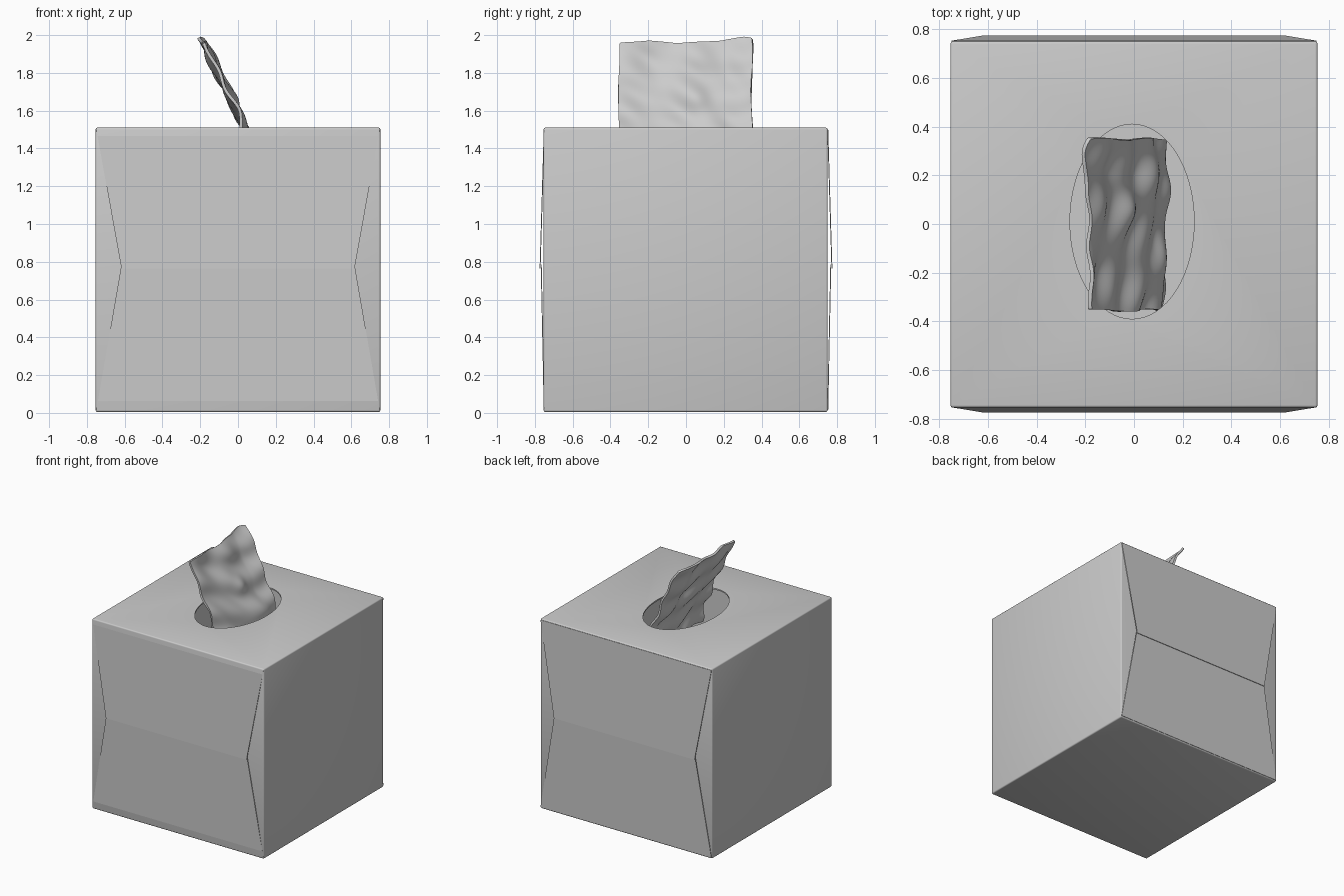
import bpy, bmesh
from math import sin, pi, exp

if "Cube" in bpy.data.objects:
    bpy.data.objects.remove(bpy.data.objects["Cube"])


def add_object(name, bm):
    bmesh.ops.recalc_face_normals(bm, faces=bm.faces)
    mesh = bpy.data.meshes.new(name)
    bm.to_mesh(mesh)
    bm.free()
    ob = bpy.data.objects.new(name, mesh)
    bpy.context.collection.objects.link(ob)
    return ob


def block(name, size, centre, bevel=0):
    bm = bmesh.new()
    bmesh.ops.create_cube(bm, size=1)
    bmesh.ops.scale(bm, vec=size, verts=bm.verts)
    bmesh.ops.translate(bm, vec=centre, verts=bm.verts)
    if bevel:
        bmesh.ops.bevel(bm, geom=bm.edges[:], offset=bevel, segments=3,
                        profile=0.5, affect='EDGES')
    return add_object(name, bm)


def cut(target, cutter):
    m = target.modifiers.new("cut", 'BOOLEAN')
    m.operation, m.solver, m.object = 'DIFFERENCE', 'EXACT', cutter
    cutter.hide_render = True
    cutter.display_type = 'WIRE'


def apply_and_smooth(ob, angle):
    for o in bpy.context.selected_objects:
        o.select_set(False)
    bpy.context.view_layer.objects.active = ob
    ob.select_set(True)
    for m in list(ob.modifiers):
        bpy.ops.object.modifier_apply(modifier=m.name)
    bpy.ops.object.shade_smooth_by_angle(angle=angle)


# Hollow card box with an oval opening in the top
box = block("box", (1.508, 1.504, 1.505), (0, -0.002, 0.7575), 0.01)
cavity = block("cavity_cutter", (1.488, 1.484, 1.485), (0, -0.002, 0.7575))
bm = bmesh.new()
bmesh.ops.create_cone(bm, cap_ends=True, segments=64, radius1=1, radius2=1, depth=0.3)
bmesh.ops.scale(bm, vec=(0.255, 0.40, 1), verts=bm.verts)
bmesh.ops.translate(bm, vec=(-0.008, 0.01, 1.51), verts=bm.verts)
opening = add_object("opening_cutter", bm)
cut(box, cavity)
cut(box, opening)
apply_and_smooth(box, 0.6)
for helper in (cavity, opening):
    bpy.data.objects.remove(helper)


# Closing flaps: thin trapezoids leaning out from the front and back faces
def flap(name, side, hinge_z, tip_z, tip_y, thick=0.005):
    bm = bmesh.new()
    rings = []
    for dy in (0, -thick):
        rings.append([bm.verts.new((x, side * (y + dy), z)) for x, y, z in (
            (-0.75, 0.753, hinge_z), (0.75, 0.753, hinge_z),
            (0.617, tip_y, tip_z), (-0.617, tip_y, tip_z))])
    bm.faces.new(rings[0])
    bm.faces.new(rings[1][::-1])
    for i in range(4):
        j = (i + 1) % 4
        bm.faces.new((rings[0][i], rings[0][j], rings[1][j], rings[1][i]))
    return add_object(name, bm)


for label, side in (("front", -1), ("back", 1)):
    flap(label + "_upper_flap", side, 1.50, 0.765, 0.775)
    flap(label + "_lower_flap", side, 0.015, 0.785, 0.769)


# Tissue: crumpled sheet leaning to -x and dropping into the opening
def lerp(points, t):
    for (a, va), (b, vb) in zip(points, points[1:]):
        if t <= b:
            return va + (vb - va) * (t - a) / (b - a)
    return points[-1][1]


LEAN = [(1.22, 0.125), (1.34, 0.105), (1.42, 0.078), (1.51, 0.035),
        (1.65, -0.035), (1.83, -0.125), (2.0, -0.205)]
TOP = [(-0.36, 1.962), (-0.2, 1.975), (-0.05, 1.958), (0.18, 1.972), (0.31, 1.995), (0.36, 1.985)]
NU, NV = 60, 60
bm = bmesh.new()
grid = []
for j in range(NV + 1):
    row = []
    for i in range(NU + 1):
        u, v = i / NU, j / NV
        y = -0.36 + 0.715 * u
        z = 1.24 + (lerp(TOP, y) - 1.24) * v
        fold = (0.012 * sin(9.5 * z * pi + 2.2 * sin(5 * y + 0.6))
                + 0.010 * sin(17 * y + 1.5 * sin(8 * z))
                + 0.006 * sin(31 * y + 23 * z)
                + 0.016 * exp(-((y - 0.06) ** 2 + (z - 1.66) ** 2) / 0.003)
                + 0.03 * max(0, u - 0.8) / 0.2 * v)
        ripple = 0.005 * sin(14 * z) * abs(2 * u - 1) ** 6
        row.append(bm.verts.new((lerp(LEAN, z) + 0.88 * fold, y + ripple, z + 0.4 * fold * (1 - v))))
    grid.append(row)
for a, b in zip(grid, grid[1:]):
    for i in range(NU):
        bm.faces.new((a[i], a[i + 1], b[i + 1], b[i]))
for _ in range(3):
    bmesh.ops.smooth_vert(bm, verts=bm.verts, factor=0.5, use_axis_x=True,
                          use_axis_y=True, use_axis_z=True)
tissue = add_object("tissue", bm)
thick = tissue.modifiers.new("thickness", 'SOLIDIFY')
thick.thickness, thick.offset = 0.016, 0
apply_and_smooth(tissue, 1.2)
